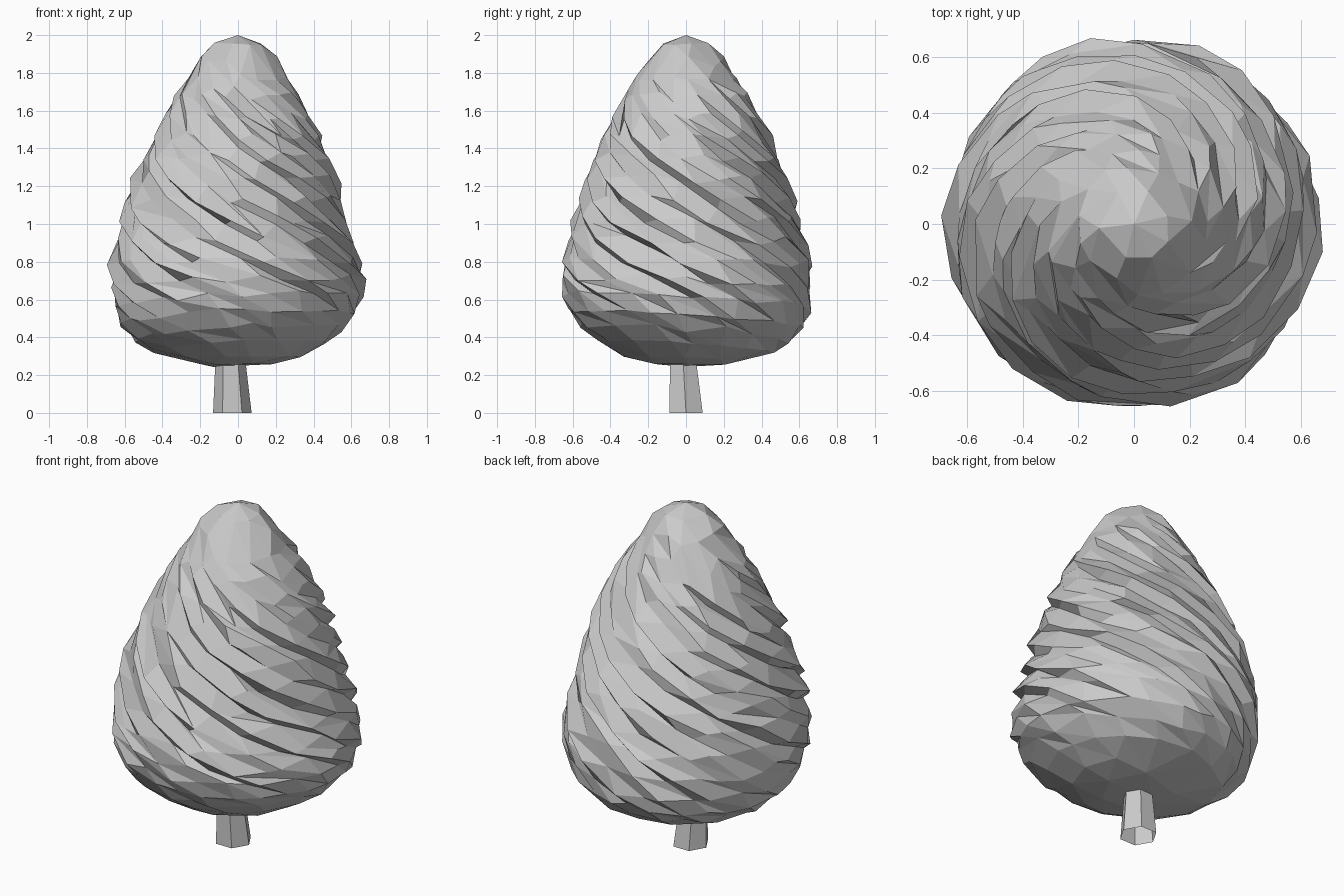
import bpy, bmesh, math, random
from mathutils import Vector

random.seed(7)
if "Cube" in bpy.data.objects:
    bpy.data.objects.remove(bpy.data.objects["Cube"], do_unlink=True)

grey = bpy.data.materials.new("plain_grey")
grey.use_nodes = True
colour = (0.6, 0.6, 0.6, 1)
grey.diffuse_color = colour
grey.node_tree.nodes["Principled BSDF"].inputs["Base Color"].default_value = colour


def add_object(name, bm):
    bmesh.ops.recalc_face_normals(bm, faces=bm.faces)
    mesh = bpy.data.meshes.new(name)
    bm.to_mesh(mesh)
    bm.free()
    mesh.materials.append(grey)
    obj = bpy.data.objects.new(name, mesh)
    bpy.context.collection.objects.link(obj)
    return obj


def bridge(bm, low, high):
    n = len(low)
    for i in range(n):
        j = (i + 1) % n
        bm.faces.new((low[i], low[j], high[j], high[i]))


# Crown profile: radius and height, from the underside to the tip
PROFILE = [(0.18, 0.255), (0.33, 0.29), (0.46, 0.35), (0.555, 0.42), (0.62, 0.50),
           (0.65, 0.59), (0.66, 0.69), (0.65, 0.80), (0.62, 0.91), (0.59, 1.02),
           (0.56, 1.13), (0.525, 1.24), (0.485, 1.35), (0.435, 1.46), (0.38, 1.57),
           (0.325, 1.68), (0.265, 1.78), (0.205, 1.87), (0.125, 1.955)]
RIDGES = 14
TWIST = 3.0
STEP = 2 * math.pi / RIDGES
# Each ridge rises steeply and then falls away gently
SAW = [(0.0, -0.75), (0.27, 0.75), (0.62, 0.1)]


def ridge_depth(z):
    return 0.034 * max(0, min(1, (z - 0.42) / 0.25, (1.8 - z) / 0.3))


bm = bmesh.new()
phases = [random.uniform(0, 6.28) for _ in range(RIDGES)]
rings = []
for radius, z in PROFILE:
    ring = []
    for k in range(RIDGES):
        strength = 0.65 + 0.55 * math.sin(6 * z + phases[k])
        for offset, lift in SAW:
            angle = (k + offset) * STEP - TWIST * z + random.uniform(-0.03, 0.03)
            r = radius + lift * strength * ridge_depth(z) + random.uniform(-0.005, 0.005)
            x, y = r * math.cos(angle), r * math.sin(angle)
            # The underside leans down towards the back right
            tilt = (0.045 * x - 0.065 * y) * max(0, min(1, (0.85 - z) / 0.3))
            if z < 0.3:
                tilt *= 0.4
            jitter = random.uniform(-0.018, 0.018) if 0.4 < z < 1.9 else 0
            # The middle of the crown bows slightly to the right
            bow = -0.02 * math.sin(math.pi * max(0, min(1, (z - 0.6) / 0.85)))
            ring.append(bm.verts.new((x + bow, y, z + tilt + jitter)))
    rings.append(ring)
for low, high in zip(rings, rings[1:]):
    bridge(bm, low, high)

# Close the underside and the rounded tip
for ring, centre in ((rings[0], Vector((-0.05, 0, 0.245))), (rings[-1], Vector((0, 0, 2.0)))):
    tip = bm.verts.new(centre)
    for i in range(len(ring)):
        bm.faces.new((ring[i], ring[(i + 1) % len(ring)], tip))

# Larger facets at the tip and underside
ends = [v for v in bm.verts if v.co.z > 1.75 or v.co.z < 0.36]
bmesh.ops.remove_doubles(bm, verts=ends, dist=0.06)
crown = add_object("crown", bm)
facets = crown.modifiers.new("large_facets", 'DECIMATE')
facets.ratio = 0.65

# Six-sided open trunk, tapering and leaning slightly
bm = bmesh.new()
trunk_rings = []
for radius, cx, cy, z in ((0.102, -0.03, 0.0, 0), (0.08, -0.04, -0.015, 0.27)):
    trunk_rings.append([bm.verts.new((cx + radius * math.cos(i * math.pi / 3),
                                      cy + radius * math.sin(i * math.pi / 3), z))
                        for i in range(6)])
bridge(bm, *trunk_rings)
add_object("trunk", bm)
